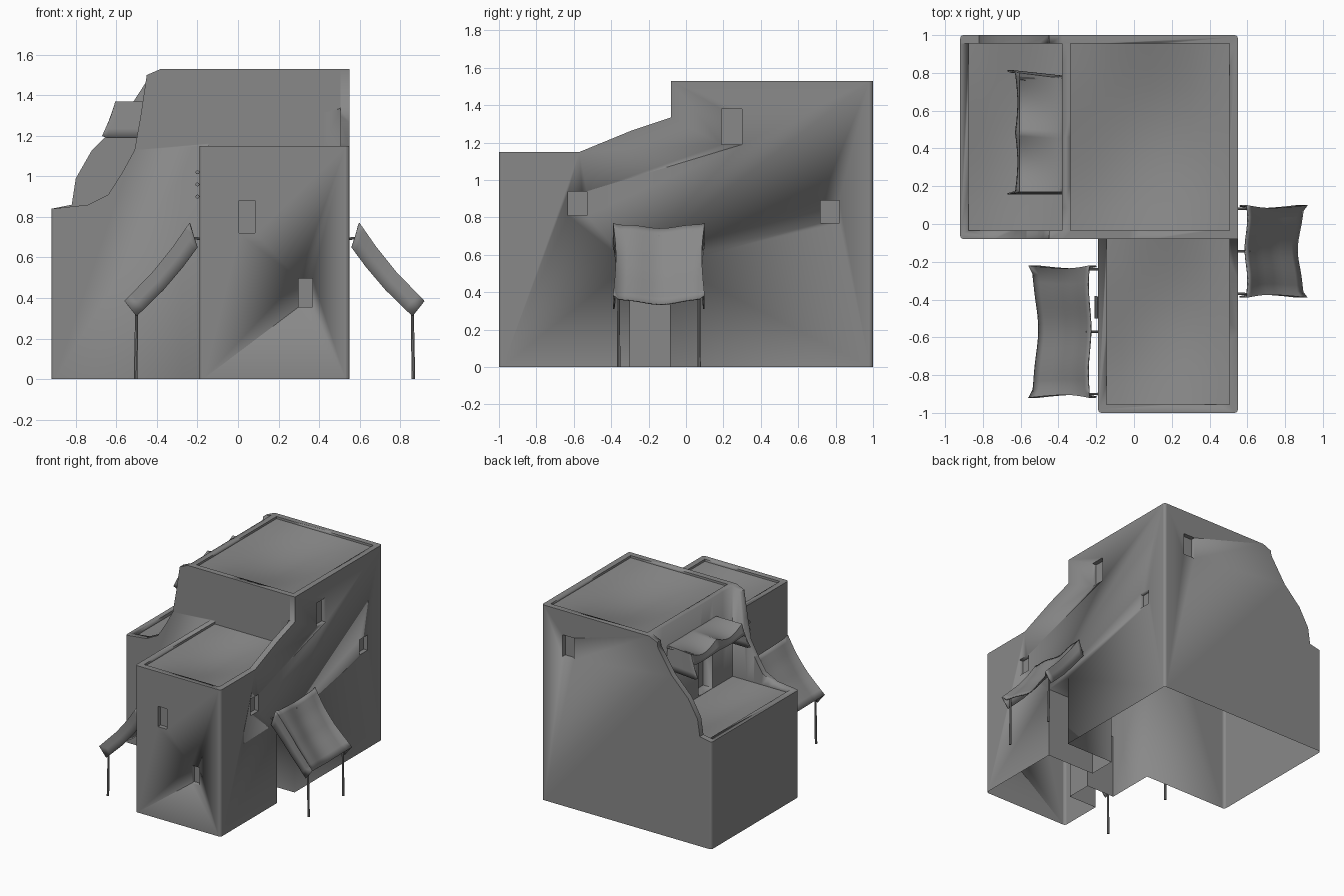
import bpy, bmesh, math
from mathutils import Vector

cube = bpy.data.objects.get("Cube")
if cube:
    bpy.data.objects.remove(cube, do_unlink=True)

plaster = bpy.data.materials.new("plain_grey")
plaster.use_nodes = True
GREY = (0.25, 0.25, 0.25, 1)
plaster.diffuse_color = GREY
plaster.node_tree.nodes["Principled BSDF"].inputs["Base Color"].default_value = GREY


def select(ob):
    bpy.ops.object.select_all(action='DESELECT')
    bpy.context.view_layer.objects.active = ob
    ob.select_set(True)


def add_object(name, bm, angle=40):
    bmesh.ops.recalc_face_normals(bm, faces=bm.faces)
    mesh = bpy.data.meshes.new(name)
    bm.to_mesh(mesh)
    bm.free()
    mesh.materials.append(plaster)
    ob = bpy.data.objects.new(name, mesh)
    bpy.context.collection.objects.link(ob)
    select(ob)
    bpy.ops.object.shade_smooth_by_angle(angle=math.radians(angle))
    return ob


def extruded(bm, faces):
    out = bmesh.ops.extrude_face_region(bm, geom=faces)
    return [v for v in out["geom"] if isinstance(v, bmesh.types.BMVert)]


def block(name, axis, start, end, profile):
    """Solid from a profile of (along, z) extruded along axis."""
    bm = bmesh.new()
    place = (lambda a, z: (start, a, z)) if axis == 'x' else (lambda a, z: (a, start, z))
    face = bm.faces.new([bm.verts.new(place(a, z)) for a, z in profile])
    step = end - start
    bmesh.ops.translate(bm, verts=extruded(bm, [face]),
                        vec=(step, 0, 0) if axis == 'x' else (0, step, 0))
    return add_object(name, bm)


def box(name, lo, hi):
    return block(name, 'x', lo[0], hi[0],
                 [(lo[1], lo[2]), (hi[1], lo[2]), (hi[1], hi[2]), (lo[1], hi[2])])


def boolean(target, other, operation):
    mod = target.modifiers.new("cut", 'BOOLEAN')
    mod.operation, mod.object, mod.solver = operation, other, 'EXACT'
    select(target)
    bpy.ops.object.modifier_apply(modifier=mod.name)
    bpy.data.objects.remove(other, do_unlink=True)


def sheet(point, nu, nv):
    """Mesh grid from point(u, v)."""
    bm = bmesh.new()
    rows = [[bm.verts.new(point(i / nu, j / nv)) for j in range(nv + 1)] for i in range(nu + 1)]
    for a, b in zip(rows, rows[1:]):
        for j in range(nv):
            bm.faces.new((a[j], a[j + 1], b[j + 1], b[j]))
    return bm


def cloth(name, point, nu, nv):
    ob = add_object(name, sheet(point, nu, nv), 60)
    ob.modifiers.new("thickness", 'SOLIDIFY').thickness = 0.008


def rod(name, a, b, radius=0.009):
    a, b = Vector(a), Vector(b)
    bm = bmesh.new()
    bmesh.ops.create_cone(bm, cap_ends=True, segments=8, radius1=radius, radius2=radius * 0.8,
                          depth=(b - a).length)
    ob = add_object(name, bm)
    ob.location = (a + b) / 2
    ob.rotation_euler = (b - a).to_track_quat('Z', 'Y').to_euler()


# House mass, with sweeping parapets
T = 0.045
tower_profile = [(-0.92, 0), (0.55, 0), (0.55, 1.53), (-0.38, 1.53), (-0.45, 1.5), (-0.48, 1.3),
                 (-0.51, 1.13), (-0.57, 1.02), (-0.64, 0.91), (-0.74, 0.86), (-0.92, 0.84)]
back_sweep = [(-0.92, 0), (0.55, 0), (0.55, 1.53), (-0.38, 1.53), (-0.45, 1.47), (-0.58, 1.27),
              (-0.72, 1.13), (-0.8, 0.99), (-0.82, 0.86), (-0.92, 0.84)]
right_sweep = [(-1, 0), (-0.05, 0), (-0.05, 1.335), (-0.08, 1.335), (-0.29, 1.265),
               (-0.57, 1.15), (-1, 1.15)]
house = block("house", 'y', -0.08, 1, tower_profile)
for part in (block("back_parapet", 'y', 1 - T, 1, back_sweep),
             box("front_block", (-0.19, -1, 0), (0.55, -0.05, 1.15)),
             block("right_parapet", 'x', 0.55 - T, 0.55, right_sweep)):
    boolean(house, part, 'UNION')

# Softened upright corners
bm = bmesh.new()
bm.from_mesh(house.data)
bmesh.ops.dissolve_limit(bm, angle_limit=0.01, verts=bm.verts, edges=bm.edges)
corners = []
for e in bm.edges:
    side = e.verts[1].co - e.verts[0].co
    if abs(side.z) > 0.5 and side.xy.length < 0.001 and len(e.link_faces) == 2 and e.is_convex:
        corners.append(e)
bmesh.ops.bevel(bm, geom=corners, offset=0.018, segments=3, profile=0.5,
                affect='EDGES', clamp_overlap=True)
bm.to_mesh(house.data)
bm.free()


# Sagging roofs sunk behind the parapets
def sink_roof(x0, x1, y0, y1, z, sag):
    def point(u, v):
        dip = sag * math.sin(math.pi * u) * math.sin(math.pi * v)
        return (x0 + (x1 - x0) * u, y0 + (y1 - y0) * v, z - dip)
    bm = sheet(point, 8, 8)
    for v in extruded(bm, list(bm.faces)):
        v.co.z = 2
    boolean(house, add_object("roof_cutter", bm), 'DIFFERENCE')


sink_roof(-0.335, 0.55 - T, -0.035, 1 - T, 1.513, 0.085)
sink_roof(-0.145, 0.55 - T, -1 + T, -0.08, 1.133, 0.065)
sink_roof(-0.875, -0.38, -0.035, 1 - T, 0.82, 0.045)

# Window recesses and door alcoves
D = 0.034
cuts = []
for y, z, w, h in ((0.245, 1.285, 0.11, 0.19), (-0.58, 0.875, 0.1, 0.13), (0.77, 0.83, 0.1, 0.12)):
    cuts.append(((0.55 - D, y - w / 2, z - h / 2), (0.65, y + w / 2, z + h / 2)))
for x, z, w, h in ((0.045, 0.8, 0.08, 0.16), (0.333, 0.425, 0.07, 0.14)):
    cuts.append(((x - w / 2, -1.1, z - h / 2), (x + w / 2, -1 + D, z + h / 2)))
cuts += [((0.27, 1 - D, 1.17), (0.37, 1.1, 1.34)),
         ((-0.3, -0.51, 0.89), (-0.19 + D, -0.39, 1.03)),
         ((-0.45, 0.215, 0.825), (-0.3, 0.39, 1.15)),
         ((0.14, -0.3, -0.1), (0.65, -0.085, 0.55)),
         ((-0.3, -0.66, -0.1), (0.05, -0.46, 0.5))]
for lo, hi in cuts:
    boolean(house, box("cutter", lo, hi), 'DIFFERENCE')

# Hollow underside and soft shading
bm = bmesh.new()
bm.from_mesh(house.data)
ground = [f for f in bm.faces if all(v.co.z < 0.001 for v in f.verts)]
bmesh.ops.delete(bm, geom=ground, context='FACES')
bm.to_mesh(house.data)
bm.free()
select(house)
bpy.ops.object.shade_smooth()


# Cloth awnings on thin poles
def awning(name, wall, side, y0, y1):
    line = [(0.05, 0.77), (0.13, 0.655), (0.23, 0.53), (0.37, 0.385)]

    def point(u, v):
        k = min(int(u * 3), 2)
        t = u * 3 - k
        d, z = [a + (b - a) * t for a, b in zip(line[k], line[k + 1])]
        w = min(max((v - 0.1) / 0.8, 0), 1)
        sag = math.sin(math.pi * w) ** 0.35 if 0 < w < 1 else 0
        hang = max(0.1 - v, v - 0.9, 0) / 0.1
        d -= 0.045 * u * sag + (0.04 + 0.02 * u) * hang - 0.008 * math.sin(9 * w) * sag
        z -= (0.02 + 0.02 * u) * sag - 0.008 * math.sin(9 * w) * sag + (0.12 - 0.045 * u) * hang
        pinch = 0.015 * math.sin(math.pi * u) * (1 if w < 0.5 else -1) * abs(2 * w - 1)
        return (wall + side * d, y0 + (y1 - y0) * w + pinch, z)

    cloth(name + "_cloth", point, 12, 20)
    for y in (y0 + 0.03, y1 - 0.03):
        foot = wall + side * 0.315
        rod(name + "_pole", (foot, y, 0), (foot - side * 0.006, y, 0.38))
    for y in (y0 + 0.02, (y0 + y1) / 2, y1 - 0.02):
        rod(name + "_peg", (wall - side * 0.02, y, 0.69), (wall + side * 0.065, y, 0.7), 0.007)


awning("right_awning", 0.55, 1, -0.39, 0.1)
awning("left_awning", -0.19, -1, -0.92, -0.22)


# Terrace canopy in two sagging bays with a hem hanging on three sides
def canopy(u, v):
    w = min(max((v - 0.1) / 0.8, 0), 1)
    out = min(u / 0.75, 1)
    bay = abs(math.sin(2 * math.pi * w))
    fall = max(0, u - 0.75) / 0.25
    hang = max(0.1 - v, v - 0.9, 0) / 0.1
    x = -0.37 - 0.235 * out - 0.025 * fall * (1 - 0.5 * bay) - 0.04 * hang * out
    y = 0.17 + (0.6 + 0.03 * out) * w + (0.015 if v > 0.5 else -0.015) * hang
    z = 1.37 - 0.05 * bay * out - 0.08 * fall * (1 - 0.4 * bay) - 0.18 * hang * (1 - 0.5 * fall)
    return (x, y, z)


cloth("terrace_canopy", canopy, 12, 40)
for y in (0.18, 0.48, 0.77):
    rod("canopy_beam", (-0.37, y, 1.355), (-0.6, y, 1.355), 0.011)

# Bars across the left window
for z in (0.9, 0.96, 1.02):
    rod("window_bar", (-0.2, -0.5, z), (-0.2, -0.38, z), 0.01)
